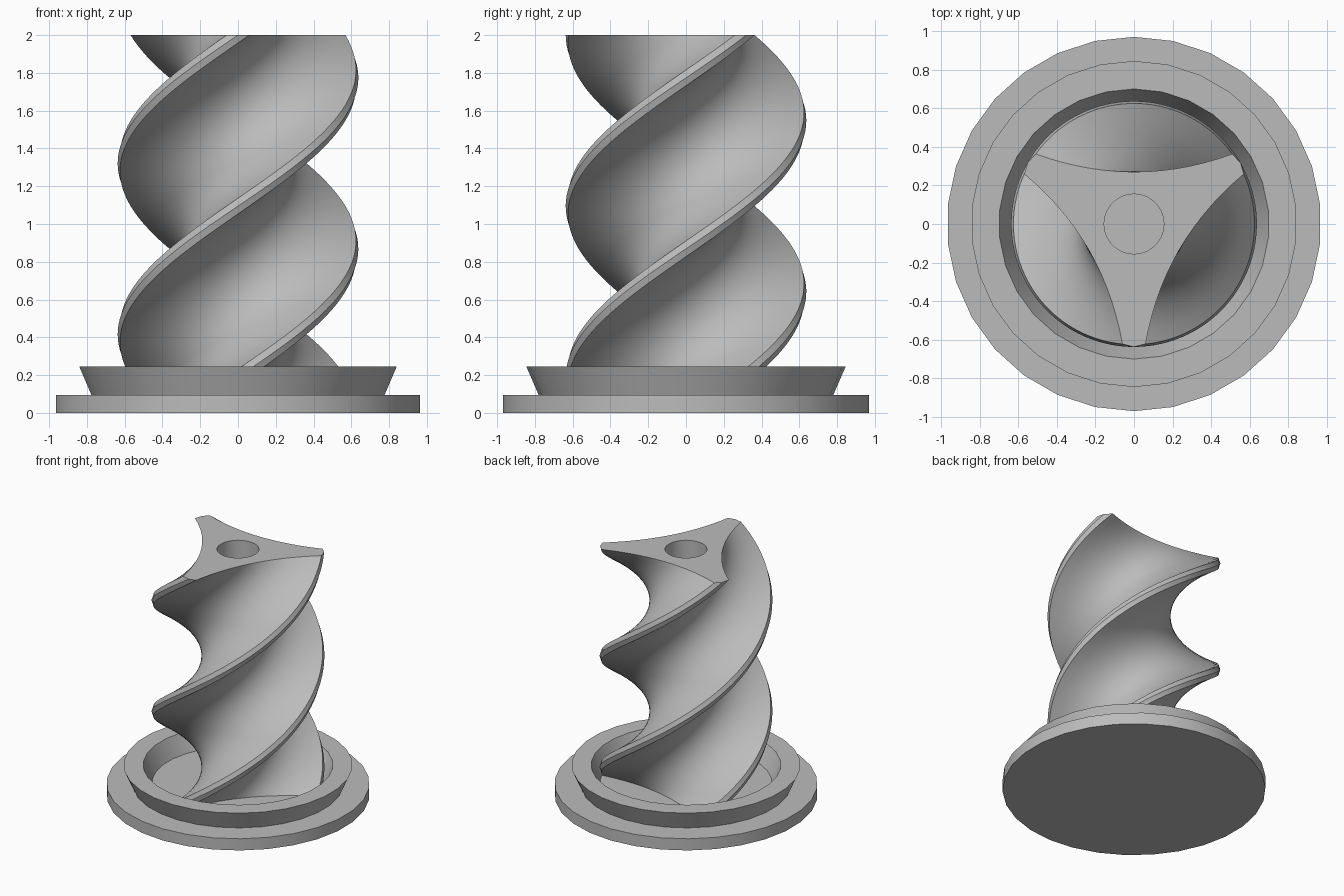
import bpy, bmesh, math
from mathutils import Vector, Matrix

cube = bpy.data.objects.get("Cube")
if cube:
    bpy.data.objects.remove(cube, do_unlink=True)

grey = bpy.data.materials.new("plain_grey")
grey.use_nodes = True
colour = (0.5, 0.5, 0.5, 1)
grey.diffuse_color = colour
grey.node_tree.nodes["Principled BSDF"].inputs["Base Color"].default_value = colour


def finish(name, bm):
    bmesh.ops.remove_doubles(bm, verts=bm.verts, dist=1e-5)
    bmesh.ops.recalc_face_normals(bm, faces=bm.faces)
    mesh = bpy.data.meshes.new(name)
    bm.to_mesh(mesh)
    bm.free()
    mesh.materials.append(grey)
    obj = bpy.data.objects.new(name, mesh)
    bpy.context.collection.objects.link(obj)
    bpy.ops.object.select_all(action="DESELECT")
    obj.select_set(True)
    bpy.context.view_layer.objects.active = obj
    bpy.ops.object.shade_smooth_by_angle(angle=math.radians(20))
    return obj


def lathe(name, profile, sides=30):
    bm = bmesh.new()
    verts = [bm.verts.new((0, r, z)) for r, z in profile]
    edges = [bm.edges.new(pair) for pair in zip(verts, verts[1:])]
    bmesh.ops.spin(bm, geom=verts + edges, cent=(0, 0, 0), axis=(0, 0, 1),
                   angle=math.tau, steps=sides)
    return finish(name, bm)


def bridge(bm, a, b):
    n = len(a)
    for i in range(n):
        j = (i + 1) % n
        bm.faces.new((a[i], a[j], b[j], b[i]))


def loop_edges(bm, ring):
    return [bm.edges.get((v, ring[i - 1])) for i, v in enumerate(ring)]


# Three-pointed section: ridged fin tips joined by hollow arcs
def fin_section():
    steps, waist = 14, 0.27
    half, ridge, shoulder = 0.06, 0.637, 0.622
    corner = Vector((half, -shoulder))
    next_corner = Matrix.Rotation(math.radians(120), 2) @ Vector((-half, -shoulder))
    middle = (corner + next_corner) / 2
    out = middle.normalized()
    depth = middle.length - waist
    points = []
    for k in range(3):
        turn = Matrix.Rotation(math.radians(120 * k), 2)
        points.append(turn @ Vector((0, -ridge)))
        for i in range(steps + 1):
            t = i / steps
            sag = depth * 4 * t * (1 - t)
            points.append(turn @ (corner.lerp(next_corner, t) - out * sag))
    return points


# Foot disc and flared collar with a recess
lathe("base_disc", [(0, 0), (0.97, 0), (0.97, 0.095), (0, 0.095)])
lathe("collar", [(0, 0.095), (0.78, 0.095), (0.845, 0.245), (0.70, 0.245),
                 (0.635, 0.1), (0, 0.1)])

# Twisted column, its section turning steadily with height
bottom, top, layers = 0.097, 2.0, 72
rate = math.radians(132.6)
bm = bmesh.new()
section = fin_section()
rings = []
for i in range(layers + 1):
    z = bottom + (top - bottom) * i / layers
    turn = Matrix.Rotation((z - top) * rate, 2)
    rings.append([bm.verts.new((*(turn @ p), z)) for p in section])
for a, b in zip(rings, rings[1:]):
    bridge(bm, a, b)
bm.faces.new(rings[0])

# Bore in the top of the column
bore = []
for z in (top, 0.3):
    bore.append([bm.verts.new((0.155 * math.cos(a), 0.155 * math.sin(a), z))
                 for a in (math.tau * i / 40 for i in range(40))])
bridge(bm, *bore)
bm.faces.new(bore[1])
bmesh.ops.triangle_fill(bm, use_beauty=True, normal=(0, 0, 1),
                        edges=loop_edges(bm, rings[-1]) + loop_edges(bm, bore[0]))
finish("twisted_column", bm)
